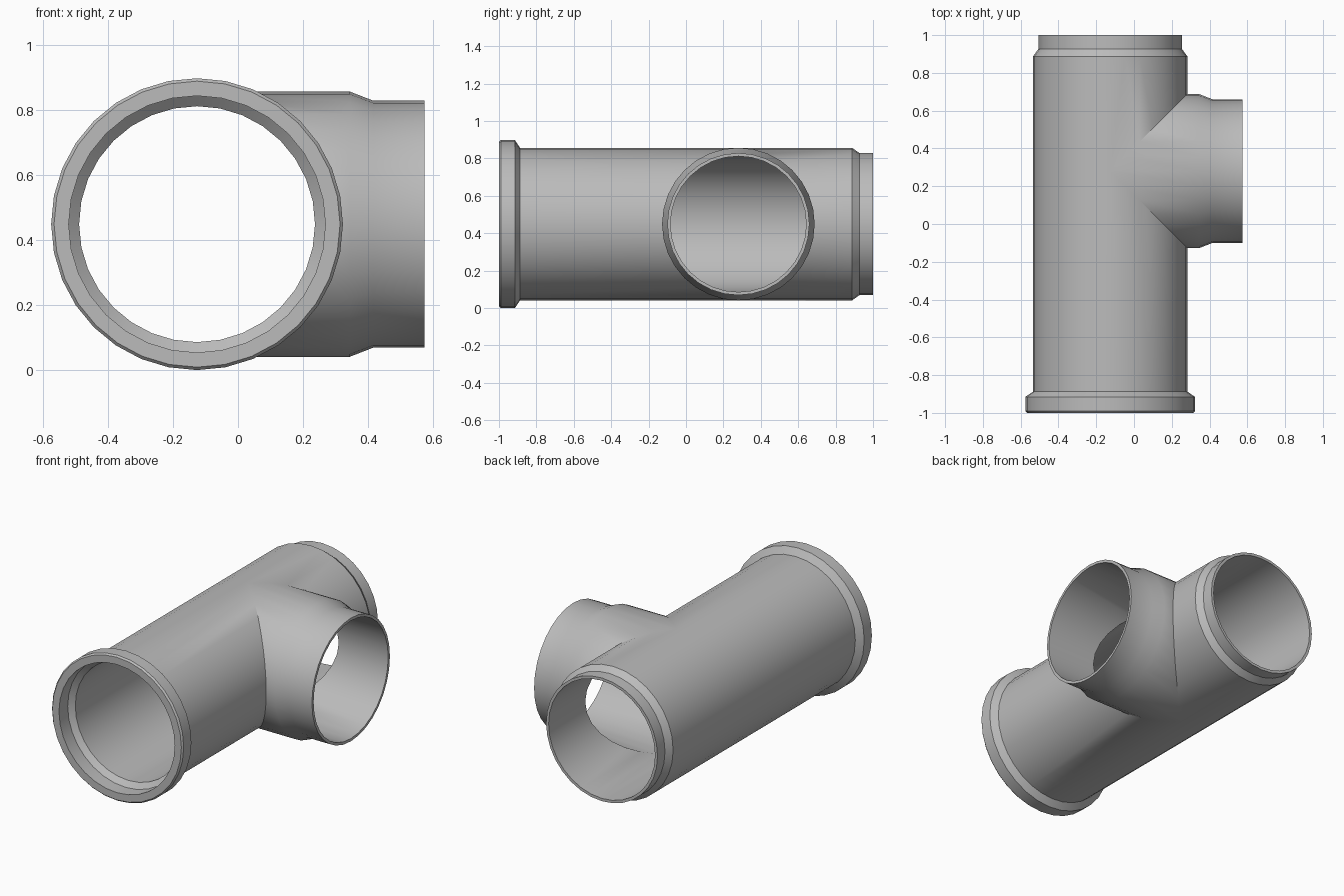
import bpy, bmesh, math
from mathutils import Vector

if "Cube" in bpy.data.objects:
    bpy.data.objects.remove(bpy.data.objects["Cube"], do_unlink=True)

SIDES = 32
BODY, SPIGOT, BORE = 0.408, 0.38, 0.363
ORIGIN = Vector((-0.126, 0.28, 0.449))   # where the two pipe axes meet

grey = bpy.data.materials.new("grey plastic")
grey.use_nodes = True
colour = (0.5, 0.5, 0.5, 1)
grey.diffuse_color = colour
bsdf = next(n for n in grey.node_tree.nodes if n.type == 'BSDF_PRINCIPLED')
bsdf.inputs["Base Color"].default_value = colour


def add_tube(bm, profile, axis, closed):
    """Revolve (distance, radius) points around the x or y axis."""
    rings = []
    for dist, r in profile:
        ring = []
        for i in range(SIDES):
            a = math.tau * i / SIDES
            side, up = r * math.cos(a), r * math.sin(a)
            ring.append(bm.verts.new((dist, side, up) if axis == 'x' else (side, dist, up)))
        rings.append(ring)
    pairs = list(zip(rings, rings[1:]))
    if closed:
        pairs.append((rings[-1], rings[0]))
    for p, q in pairs:
        for i in range(SIDES):
            j = (i + 1) % SIDES
            bm.faces.new((p[i], p[j], q[j], q[i]))


def mitre(bm, keep_branch):
    """Cut along the two diagonal planes and keep one side of the joint."""
    for normal in ((1, 1, 0), (1, -1, 0)):
        bmesh.ops.bisect_plane(bm, geom=bm.verts[:] + bm.edges[:] + bm.faces[:],
                               dist=1e-5, plane_co=(0, 0, 0), plane_no=normal)
    drop = []
    for f in bm.faces:
        c = f.calc_center_median()
        if (c.x > abs(c.y)) != keep_branch:
            drop.append(f)
    bmesh.ops.delete(bm, geom=drop, context='FACES')


# Main pipe: socket collar in front, spigot at the back, open bore
front, back = -1 - ORIGIN.y, 1 - ORIGIN.y
main_profile = [
    (front, 0.44), (front + 0.01, 0.449), (front + 0.085, 0.449), (front + 0.113, BODY),
    (back - 0.112, BODY), (back - 0.073, SPIGOT), (back, SPIGOT),
    (back, BORE), (front + 0.113, BORE), (front + 0.085, 0.395), (front, 0.395),
]
main = bmesh.new()
add_tube(main, main_profile, 'y', True)
mitre(main, False)

# Side branch: starts at the joint and tapers to a spigot
end = 0.574 - ORIGIN.x
branch_profile = [
    (-0.01, BODY), (end - 0.23, BODY), (end - 0.158, SPIGOT), (end, SPIGOT),
    (end, BORE), (-0.01, BORE),
]
branch = bmesh.new()
add_tube(branch, branch_profile, 'x', False)
mitre(branch, True)

# Weld both into one fitting
mesh = bpy.data.meshes.new("pipe_tee")
branch.to_mesh(mesh)
main.from_mesh(mesh)
bmesh.ops.remove_doubles(main, verts=main.verts[:], dist=1e-4)
bmesh.ops.recalc_face_normals(main, faces=main.faces[:])
main.to_mesh(mesh)
main.free()
branch.free()
mesh.materials.append(grey)

tee = bpy.data.objects.new("pipe_tee", mesh)
tee.location = ORIGIN
bpy.context.collection.objects.link(tee)
for o in bpy.context.selected_objects:
    o.select_set(False)
tee.select_set(True)
bpy.context.view_layer.objects.active = tee
bpy.ops.object.shade_smooth_by_angle(angle=math.radians(30))
